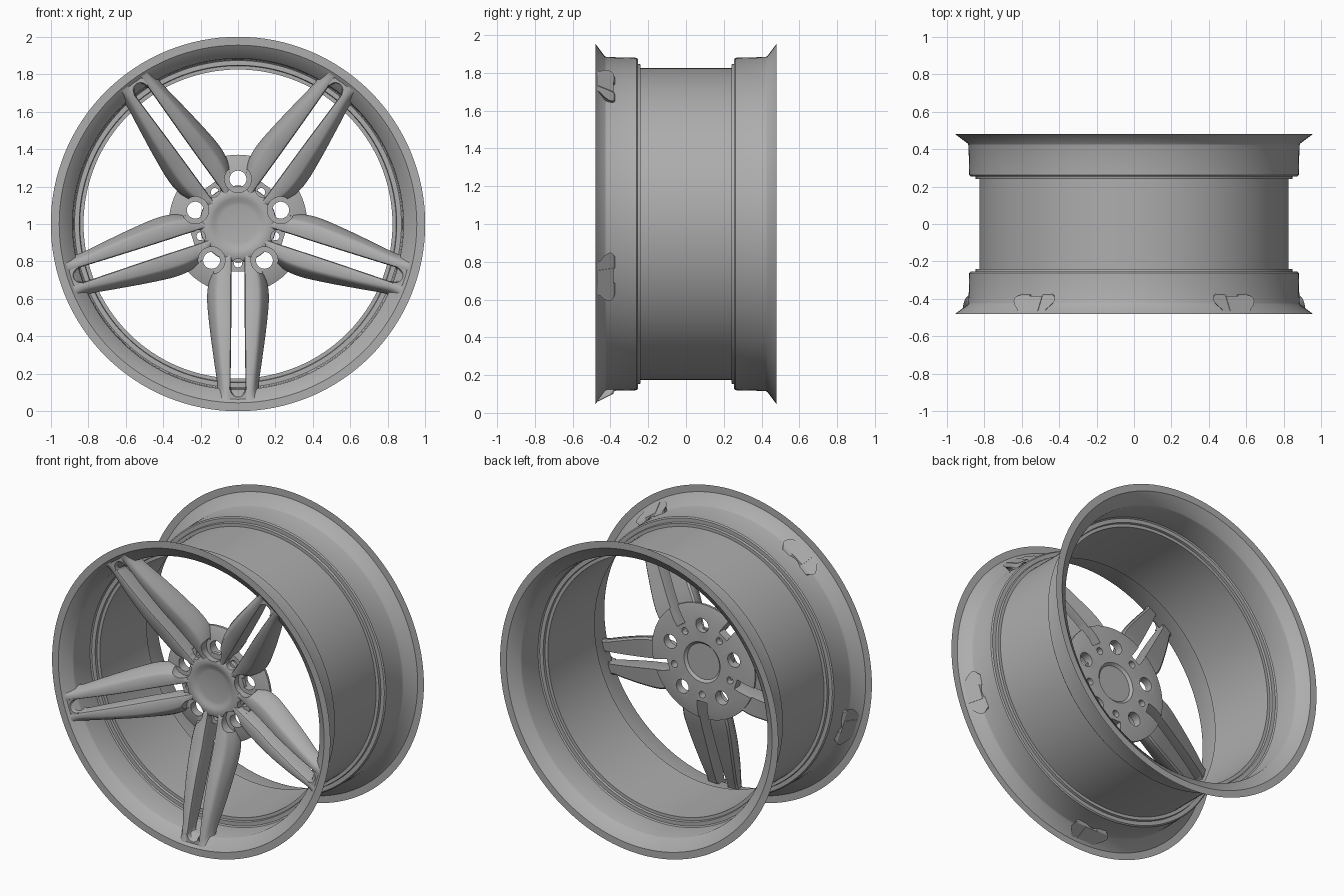
import bpy, bmesh, math
from mathutils import Matrix, Vector

if "Cube" in bpy.data.objects:
    bpy.data.objects.remove(bpy.data.objects["Cube"])

CENTRE = Matrix.Translation((0, 0, 1))
STEP = math.tau / 5

grey = bpy.data.materials.new("satin_grey")
grey.use_nodes = True
colour = (0.42, 0.42, 0.42, 1)
grey.diffuse_color = colour
grey.node_tree.nodes["Principled BSDF"].inputs["Base Color"].default_value = colour


def finish(name, bm):
    """Turn a bmesh built around the axle into a named object."""
    bmesh.ops.remove_doubles(bm, verts=bm.verts, dist=1e-5)
    bmesh.ops.recalc_face_normals(bm, faces=bm.faces)
    bm.transform(CENTRE)
    mesh = bpy.data.meshes.new(name)
    bm.to_mesh(mesh)
    bm.free()
    mesh.materials.append(grey)
    obj = bpy.data.objects.new(name, mesh)
    bpy.context.collection.objects.link(obj)
    return obj


def lathe(name, profile, sides):
    """Spin (y, radius) points around the axle."""
    bm = bmesh.new()
    verts = [bm.verts.new((r, y, 0)) for y, r in profile]
    edges = [bm.edges.new(pair) for pair in zip(verts, verts[1:])]
    bmesh.ops.spin(bm, geom=verts + edges, axis=(0, 1, 0), cent=(0, 0, 0),
                   angle=math.tau, steps=sides)
    return finish(name, bm)


def add_cylinder(bm, angle, dist, radius, front, back):
    place = (Matrix.Rotation(angle, 4, 'Y') @ Matrix.Translation((0, (front + back) / 2, -dist))
             @ Matrix.Rotation(math.pi / 2, 4, 'X'))
    bmesh.ops.create_cone(bm, cap_ends=True, segments=32, radius1=radius,
                          radius2=radius, depth=back - front, matrix=place)


def cut(obj, cutter):
    mod = obj.modifiers.new("cut", 'BOOLEAN')
    mod.operation = 'DIFFERENCE'
    mod.solver = 'EXACT'
    mod.object = cutter
    bpy.context.view_layer.objects.active = obj
    bpy.ops.object.modifier_apply(modifier=mod.name)


# Rim: one thin shell with flat outer lips, flared flanges and a drop centre
half = [(-.48, 1), (-.48, .955), (-.43, .888), (-.42, .884), (-.262, .88),
        (-.255, .873), (-.255, .848), (-.24, .845), (-.24, .825)]
lathe("rim_barrel", half + [(-y, r) for y, r in reversed(half)], 128)

# Hub plate and raised centre
hub = lathe("hub_plate", [(-.22, 0), (-.22, .27), (-.21, .33), (-.195, .37), (-.18, .37),
                          (-.165, .3), (-.165, .13), (-.18, .115), (-.18, 0)], 80)
cap = lathe("hub_centre", [(-.245, 0), (-.245, .1), (-.249, .12), (-.258, .138), (-.262, .155),
                           (-.259, .185), (-.25, .2), (-.2, .205), (-.2, 0)], 80)

# Spoke stations: distance, slot side, front width, back width, front y, back y
STATIONS = [Vector(s) for s in (
    (.15, .032, .055, .07, -.257, -.2),
    (.22, .034, .095, .115, -.272, -.18),
    (.30, .035, .115, .155, -.295, -.18),
    (.40, .035, .12, .168, -.325, -.2),
    (.55, .036, .112, .155, -.377, -.25),
    (.72, .038, .098, .133, -.425, -.31),
    (.86, .04, .084, .115, -.456, -.36),
    (.91, .04, .083, .118, -.466, -.375),
    (.94, .04, .09, .138, -.473, -.385))]


def smooth_stations(points, steps=4):
    """Catmull-Rom interpolation through the stations."""
    out = []
    for i in range(len(points) - 1):
        a, b = points[max(i - 1, 0)], points[i]
        c, d = points[i + 1], points[min(i + 2, len(points) - 1)]
        for k in range(steps):
            t = k / steps
            out.append(b + (c - a) * (t / 2) + (a * 2 - b * 5 + c * 4 - d) * (t * t / 2)
                       + (b * 3 - a - c * 3 + d) * (t ** 3 / 2))
    return out + [points[-1]]


def spoke_point(x, y, dist, front):
    """Lean the outer end to follow the flared flange."""
    lean = .5 * (y - front) * (dist / .94) ** 10
    return Vector((x, y, -(dist - lean)))


def beam_section(s):
    dist, xi, xf, xb, yf, yb = s
    mid = yf + (yb - yf) * .45
    loop = [(xi, yb), (xi, yf + .014), (xi + .004, yf + .004), (xi + .013, yf),
            (xf - .012, yf + .002), (xf, yf + .008), (xf + .008, yf + .02),
            ((xf + xb) / 2 + .006, mid), (xb - .003, yb - .025),
            (xb - .005, yb - .01), (xb - .016, yb)]
    return [spoke_point(x, y, dist, yf) for x, y in loop]


def add_beam(bm, side, turn):
    rings = []
    for s in smooth_stations(STATIONS):
        ring = []
        for p in beam_section(s):
            p.x *= side
            ring.append(bm.verts.new(turn @ p))
        rings.append(ring)
    n = len(rings[0])
    for a, b in zip(rings, rings[1:]):
        for i in range(n):
            j = (i + 1) % n
            bm.faces.new((a[i], a[j], b[j], b[i]))
    bm.faces.new(rings[0])
    bm.faces.new(rings[-1])


def add_bridge(bm, turn):
    """Web closing the outer end of the slot with a round end."""
    front, back = STATIONS[-2][4], STATIONS[-1][5]
    outline = [(.046, .94), (.046, .885)]
    outline += [(.04 * math.cos(a), .885 + .04 * math.sin(a))
                for a in (math.pi * k / 12 for k in range(13))]
    outline += [(-.046, .885), (-.046, .94)]
    rings = [[bm.verts.new(turn @ spoke_point(x, y, d, front)) for x, d in outline]
             for y in (front, back)]
    n = len(outline)
    for i in range(n):
        j = (i + 1) % n
        bm.faces.new((rings[0][i], rings[0][j], rings[1][j], rings[1][i]))
    for ring in rings:
        bm.faces.new(ring)


# Cutters: bolt pockets in the front, then bolt holes and slots right through
pockets, holes = bmesh.new(), bmesh.new()
for k in range(5):
    spoke, bolt = k * STEP, (k + .5) * STEP
    add_cylinder(pockets, bolt, .24, .072, -.6, -.221)
    add_cylinder(pockets, spoke, .222, .036, -.6, -.221)
    add_cylinder(holes, bolt, .24, .045, -.6, 0)
    add_cylinder(holes, spoke, .21, .022, -.6, 0)
    slot = (Matrix.Rotation(spoke, 4, 'Y') @ Matrix.Translation((0, -.2, -.33))
            @ Matrix.Diagonal((.07, .4, .15, 1)))
    bmesh.ops.create_cube(holes, size=1, matrix=slot)
pocket_cutter = finish("pocket_cutter", pockets)
hole_cutter = finish("hole_cutter", holes)
cut(hub, hole_cutter)
cut(cap, pocket_cutter)

# Twin-beam spokes
for k in range(5):
    turn = Matrix.Rotation(k * STEP, 4, 'Y')
    for side, label in ((1, "a"), (-1, "b")):
        bm = bmesh.new()
        add_beam(bm, side, turn)
        beam = finish(f"spoke_{k + 1}_beam_{label}", bm)
        cut(beam, pocket_cutter)
        cut(beam, hole_cutter)
    bm = bmesh.new()
    add_bridge(bm, turn)
    finish(f"spoke_{k + 1}_end_web", bm)

for cutter in (pocket_cutter, hole_cutter):
    bpy.data.objects.remove(cutter)

# Smooth shading with crisp edges
for obj in bpy.context.scene.objects:
    obj.select_set(obj.type == 'MESH')
bpy.context.view_layer.objects.active = hub
bpy.ops.object.shade_smooth_by_angle(angle=math.radians(32))
